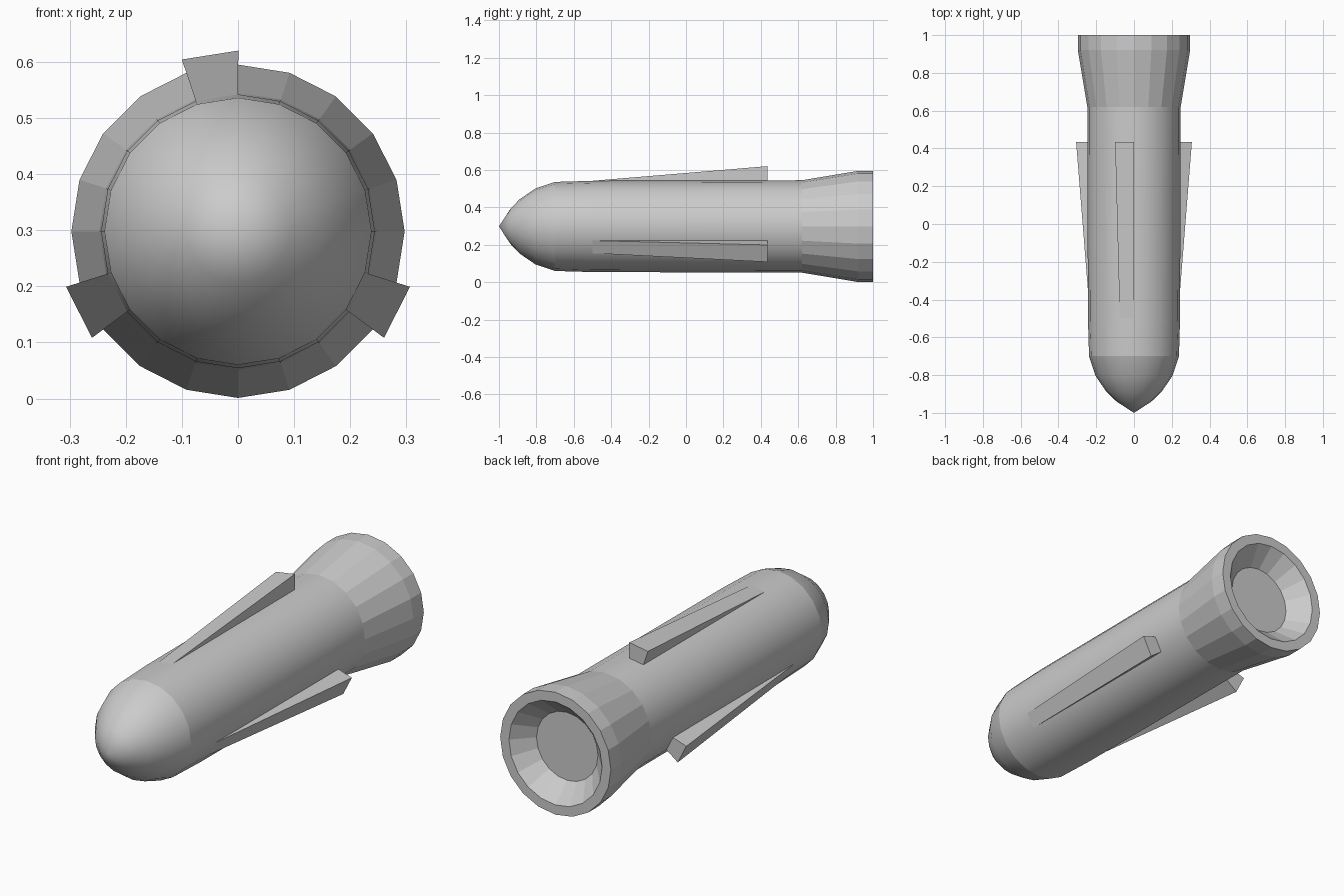
import bpy, bmesh
from math import sin, cos, pi, radians

if "Cube" in bpy.data.objects:
    bpy.data.objects.remove(bpy.data.objects["Cube"])

SIDES = 20
CZ = 0.298          # height of the long axis


def ring_point(r, y, a):
    return (r * cos(a), y, CZ + r * sin(a))


def make_object(name, bm, smooth):
    bmesh.ops.recalc_face_normals(bm, faces=bm.faces)
    me = bpy.data.meshes.new(name)
    for f in bm.faces:
        f.smooth = smooth
    bm.to_mesh(me)
    bm.free()
    ob = bpy.data.objects.new(name, me)
    bpy.context.collection.objects.link(ob)
    return ob


def lathe(name, profile, smooth, cap_end=False):
    """Spin (y, radius) points around the long axis; radius 0 makes a tip."""
    bm = bmesh.new()
    rings = []
    for y, r in profile:
        n = SIDES if r > 0 else 1
        rings.append([bm.verts.new(ring_point(r, y, pi / 2 + 2 * pi * i / SIDES))
                      for i in range(n)])
    for a, b in zip(rings, rings[1:]):
        for i in range(SIDES):
            j = (i + 1) % SIDES
            if len(a) == 1:
                bm.faces.new((a[0], b[i], b[j]))
            else:
                bm.faces.new((a[i], b[i], b[j], a[j]))
    if cap_end:
        bm.faces.new(rings[-1])
    return make_object(name, bm, smooth)


# Rounded nose and slightly tapered body tube
lathe("nose_cone", [(-1, 0), (-0.94, 0.092), (-0.89, 0.145), (-0.805, 0.203),
                    (-0.7, 0.238)], True)
lathe("body_tube", [(-0.7, 0.238), (-0.5, 0.244), (0.62, 0.247)], True)

# Flared tail with rim and a dished recess
lathe("flared_tail", [(0.62, 0.247), (0.92, 0.297), (1.0, 0.297),
                      (1.0, 0.25), (0.91, 0.165)], False, cap_end=True)


def fin(name, angle):
    """Wedge rising from one body facet, widening toward the tail."""
    a = radians(angle)

    def pt(radial, side, y):
        return (radial * cos(a) - side * sin(a), y,
                CZ + radial * sin(a) + side * cos(a))
    base, half, top, top_half = 0.241, 0.038, 0.318, 0.051
    bm = bmesh.new()
    front = [bm.verts.new(pt(base, s * half, -0.5)) for s in (-1, 1)]
    foot = [bm.verts.new(pt(base, s * half, 0.435)) for s in (-1, 1)]
    tip = [bm.verts.new(pt(top, s * top_half, 0.435)) for s in (-1, 1)]
    bm.faces.new((front[0], front[1], tip[1], tip[0]))
    bm.faces.new((foot[0], foot[1], tip[1], tip[0]))
    for i in (0, 1):
        bm.faces.new((front[i], foot[i], tip[i]))
    bm.faces.new((front[0], foot[0], foot[1], front[1]))
    make_object(name, bm, False)


# Three fins, each centred on a facet
for name, angle in (("top_fin", 99), ("left_fin", 207), ("right_fin", 333)):
    fin(name, angle)
